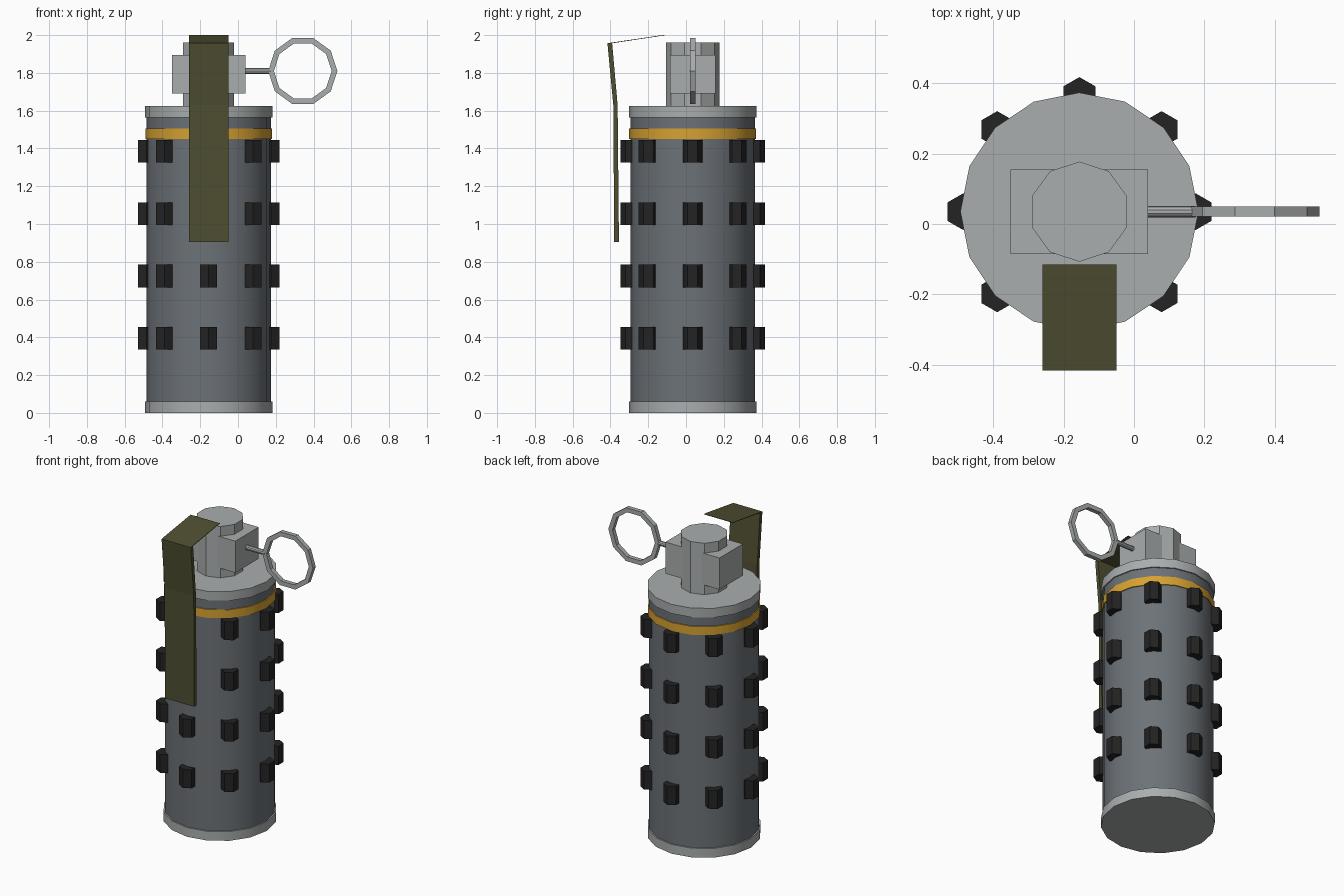
import bpy, bmesh, math
from mathutils import Matrix, Vector

cube = bpy.data.objects.get("Cube")
if cube:
    bpy.data.objects.remove(cube)

CX, CY = -0.155, 0.035  # axis of the canister


def material(name, rgb):
    m = bpy.data.materials.new(name)
    m.use_nodes = True
    m.diffuse_color = (*rgb, 1)
    bsdf = m.node_tree.nodes["Principled BSDF"]
    bsdf.inputs["Base Color"].default_value = (*rgb, 1)
    bsdf.inputs["Roughness"].default_value = 0.6
    return m


steel = material("light steel", (0.40, 0.42, 0.42))
slate = material("slate grey", (0.15, 0.168, 0.185))
gold = material("amber band", (0.68, 0.36, 0.03))
black = material("black rubber", (0.017, 0.017, 0.017))
olive = material("olive drab", (0.078, 0.078, 0.032))


def finish(bm, name, mat, smooth=False):
    bmesh.ops.recalc_face_normals(bm, faces=bm.faces)
    me = bpy.data.meshes.new(name)
    bm.to_mesh(me)
    bm.free()
    me.materials.append(mat)
    ob = bpy.data.objects.new(name, me)
    bpy.context.collection.objects.link(ob)
    if smooth:
        bpy.ops.object.select_all(action="DESELECT")
        ob.select_set(True)
        bpy.context.view_layer.objects.active = ob
        bpy.ops.object.shade_smooth_by_angle(angle=math.radians(30))
    return ob


def add_prism(bm, sides, r, z0, z1, x=CX, y=CY, turn=0.0):
    """Upright prism; turn is the angle of its first corner."""
    ring = [Vector((x + r * math.cos(turn + math.tau * i / sides),
                    y + r * math.sin(turn + math.tau * i / sides), z0))
            for i in range(sides)]
    base = bm.faces.new([bm.verts.new(p) for p in ring])
    ext = bmesh.ops.extrude_face_region(bm, geom=[base], use_keep_orig=True)
    top = [g for g in ext["geom"] if isinstance(g, bmesh.types.BMVert)]
    bmesh.ops.translate(bm, verts=top, vec=(0, 0, z1 - z0))


def prism(name, mat, smooth, *args, **kw):
    bm = bmesh.new()
    add_prism(bm, *args, **kw)
    return finish(bm, name, mat, smooth)


def strip(name, mat, profile, x0, x1):
    """Closed (y, z) outline extruded along x."""
    bm = bmesh.new()
    ends = [[bm.verts.new((x, y, z)) for y, z in profile] for x in (x0, x1)]
    n = len(profile)
    for end in ends:
        bm.faces.new(end)
    for i in range(n):
        j = (i + 1) % n
        bm.faces.new((ends[0][i], ends[0][j], ends[1][j], ends[1][i]))
    return finish(bm, name, mat)


# Canister
prism("canister_body", slate, True, 16, 0.33, 0.03, 1.6)
prism("bottom_cap", steel, True, 16, 0.338, 0, 0.06)
prism("top_cap", steel, True, 16, 0.338, 1.565, 1.625)
prism("colour_band", gold, True, 16, 0.336, 1.45, 1.505)

# Grip studs: four rows of eight hexagonal prisms, all facing the same way
bm = bmesh.new()
for z in (0.335, 0.665, 0.995, 1.325):
    for k in range(8):
        a = k * math.tau / 8
        add_prism(bm, 6, 0.052, z, z + 0.12, CX + 0.33 * math.cos(a),
                  CY + 0.33 * math.sin(a), math.pi / 2)
finish(bm, "grip_studs", black)

# Fuse head
prism("fuse_neck", steel, False, 10, 0.142, 1.62, 1.96, turn=math.pi / 2)
bm = bmesh.new()
bmesh.ops.create_cube(bm, size=1, matrix=Matrix.Translation((CX, CY, 1.793))
                      @ Matrix.Diagonal((0.39, 0.24, 0.206, 1)))
finish(bm, "fuse_block", steel)

# Safety pin
bm = bmesh.new()
bmesh.ops.create_cone(bm, cap_ends=True, segments=10, radius1=0.016,
                      radius2=0.016, depth=0.17,
                      matrix=Matrix.Translation((0.09, CY, 1.81))
                      @ Matrix.Rotation(math.pi / 2, 4, "Y"))
finish(bm, "safety_pin", steel, True)

# Pull ring: ten-sided, square section
bm = bmesh.new()
section = [(0.183, -0.014), (0.183, 0.014), (0.153, 0.014), (0.153, -0.014)]
loops = []
for k in range(10):
    a = k * math.tau / 10
    loops.append([bm.verts.new((0.343 + r * math.cos(a), CY + w,
                                1.81 + r * math.sin(a))) for r, w in section])
for k in range(10):
    p, q = loops[k], loops[(k + 1) % 10]
    for i in range(4):
        j = (i + 1) % 4
        bm.faces.new((p[i], p[j], q[j], q[i]))
finish(bm, "pull_ring", steel)

# Safety lever: thick bent arm and thin top plate
strip("lever_arm", olive, [(-0.416, 1.957), (-0.385, 1.63), (-0.38, 0.905),
                           (-0.355, 0.905), (-0.362, 1.63), (-0.391, 1.957)],
      -0.26, -0.05)
strip("lever_top", olive, [(-0.416, 1.957), (-0.145, 1.997), (-0.115, 2.0),
                           (-0.115, 1.997), (-0.145, 1.994), (-0.416, 1.953)],
      -0.26, -0.05)
